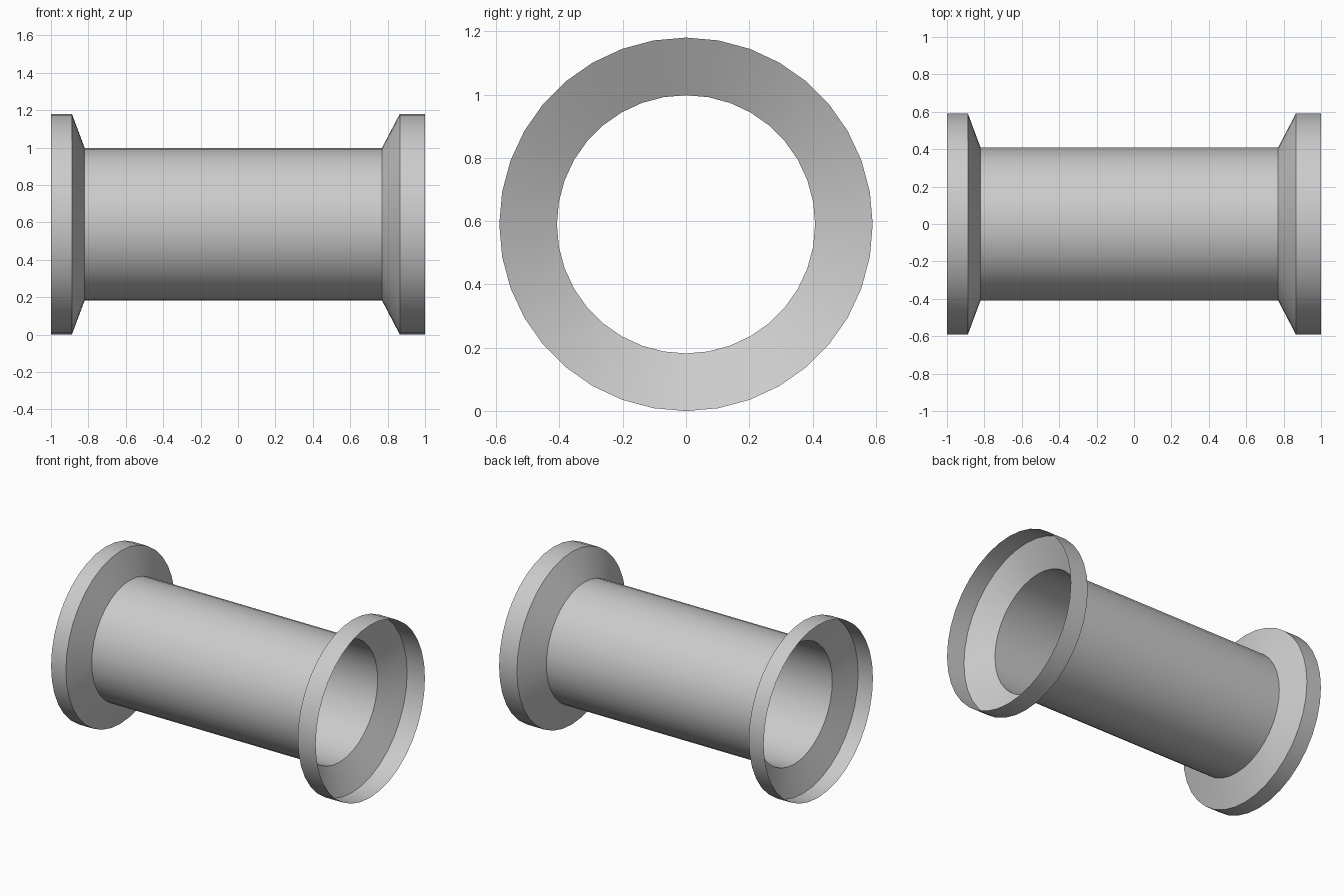
import bpy
import bmesh
import math
from mathutils import Vector

cube = bpy.data.objects.get("Cube")
if cube:
    bpy.data.objects.remove(cube, do_unlink=True)

SIDES = 36
RIM_RADIUS = 0.59
TUBE_RADIUS = 0.408

grey = bpy.data.materials.new("plain grey")
grey.use_nodes = True
grey.diffuse_color = (0.6, 0.6, 0.6, 1)
grey.node_tree.nodes["Principled BSDF"].inputs["Base Color"].default_value = (0.6, 0.6, 0.6, 1)

# Half outline along the x axis: rim, flare, tube, flare, rim
profile = [(-1, RIM_RADIUS), (-0.888, RIM_RADIUS), (-0.82, TUBE_RADIUS),
           (0.77, TUBE_RADIUS), (0.865, RIM_RADIUS), (1, RIM_RADIUS)]

# Open, single-skinned spool turned around the x axis
bm = bmesh.new()
verts = [bm.verts.new((x, 0, r)) for x, r in profile]
edges = [bm.edges.new(pair) for pair in zip(verts, verts[1:])]
bmesh.ops.spin(bm, geom=verts + edges, cent=(0, 0, 0), axis=(1, 0, 0),
               angle=math.tau, steps=SIDES, use_merge=True)
bmesh.ops.remove_doubles(bm, verts=bm.verts[:], dist=0.0001)

# Point every face away from the axis
for face in bm.faces:
    face.normal_update()
    centre = face.calc_center_median()
    if face.normal.dot(Vector((0, centre.y, centre.z))) < 0:
        face.normal_flip()

mesh = bpy.data.meshes.new("flanged_tube")
bm.to_mesh(mesh)
bm.free()
mesh.materials.append(grey)
tube = bpy.data.objects.new("flanged_tube", mesh)
tube.location.z = RIM_RADIUS
bpy.context.collection.objects.link(tube)

# Smooth around the axis, sharp where the outline bends
bpy.context.view_layer.objects.active = tube
tube.select_set(True)
bpy.ops.object.shade_smooth_by_angle(angle=math.radians(30))
